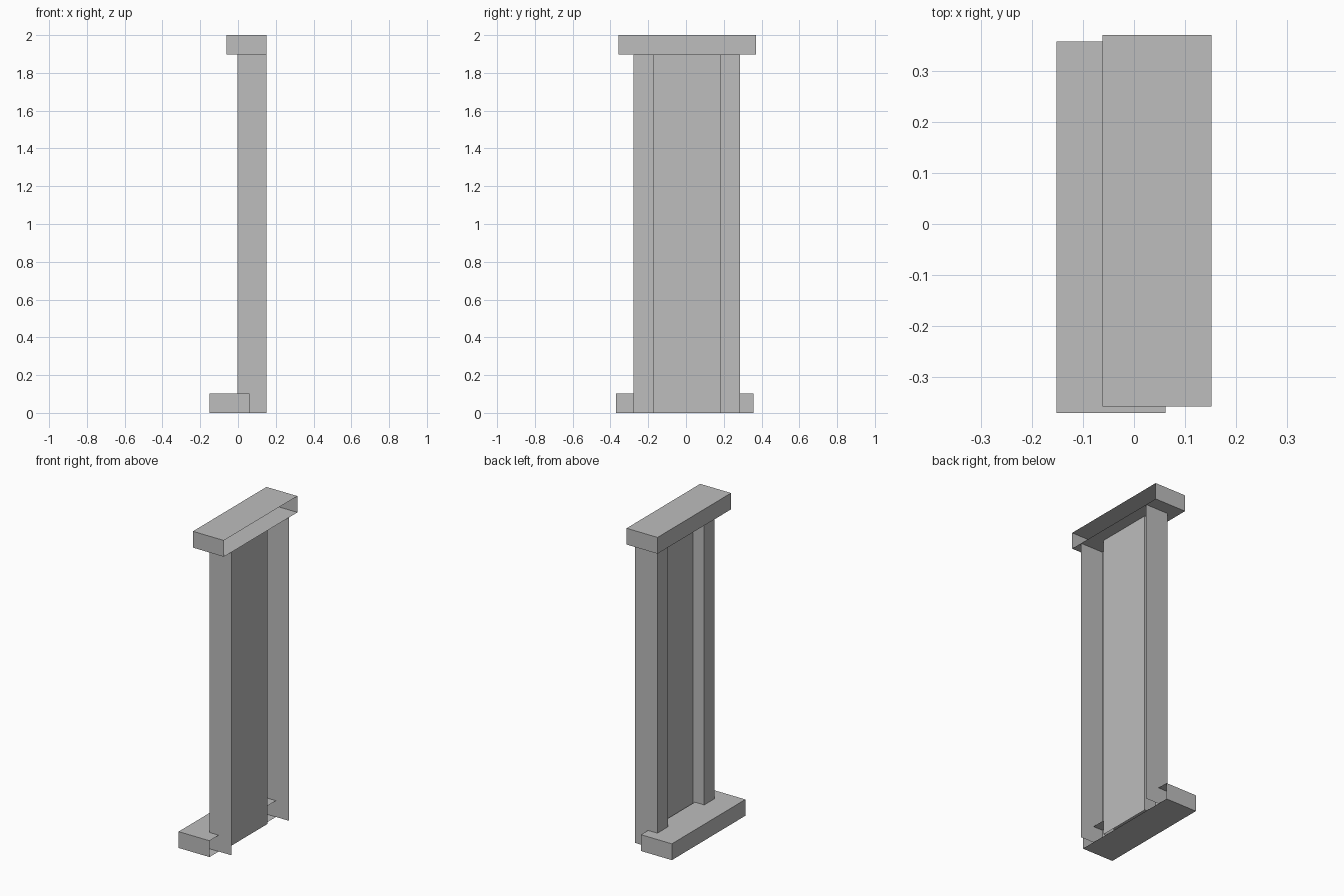
import bpy
import bmesh

cube = bpy.data.objects.get("Cube")
if cube:
    bpy.data.objects.remove(cube, do_unlink=True)

grey = bpy.data.materials.new("plain grey")
grey.use_nodes = True
colour = (0.51, 0.51, 0.51, 1)
grey.diffuse_color = colour
grey.node_tree.nodes["Principled BSDF"].inputs["Base Color"].default_value = colour


def add_object(name, bm):
    mesh = bpy.data.meshes.new(name)
    bm.to_mesh(mesh)
    bm.free()
    mesh.materials.append(grey)
    obj = bpy.data.objects.new(name, mesh)
    bpy.context.collection.objects.link(obj)
    return obj


def open_box(name, low, high):
    """Sheet box whose +x side is left open."""
    bm = bmesh.new()
    bmesh.ops.create_cube(bm, size=1)
    bm.normal_update()
    bmesh.ops.delete(bm, geom=[f for f in bm.faces if f.normal.x > 0.9], context='FACES')
    for v in bm.verts:
        for i in range(3):
            v.co[i] = high[i] if v.co[i] > 0 else low[i]
    return add_object(name, bm)


def folded_sheet(name, profile, z0, z1):
    """Open profile in plan, extruded straight up."""
    bm = bmesh.new()
    points = [bm.verts.new((x, y, z0)) for x, y in profile]
    edges = [bm.edges.new(pair) for pair in zip(points, points[1:])]
    result = bmesh.ops.extrude_edge_only(bm, edges=edges)
    for item in result["geom"]:
        if isinstance(item, bmesh.types.BMVert):
            item.co.z = z1
    bm.normal_update()
    # lips and recessed web face -x
    if sum(f.normal.x * f.calc_area() for f in bm.faces) > 0:
        bmesh.ops.reverse_faces(bm, faces=bm.faces[:])
    return add_object(name, bm)


# Upright: side wall, front lip, recessed web, then mirrored about its middle
middle, half_width, half_web = 0.004, 0.283, 0.18
back_x, lip_x, web_x = 0.152, -0.003, 0.076
half = [(back_x, half_width), (lip_x, half_width), (lip_x, half_web), (web_x, half_web)]
profile = [(x, middle - y) for x, y in half] + [(x, middle + y) for x, y in reversed(half)]
folded_sheet("upright_panel", profile, 0, 1.898)

# End caps, open at the side
open_box("top_cap", (-0.062, -0.357, 1.898), (0.152, 0.37, 2.0))
open_box("bottom_cap", (-0.152, -0.37, 0), (0.062, 0.357, 0.102))
